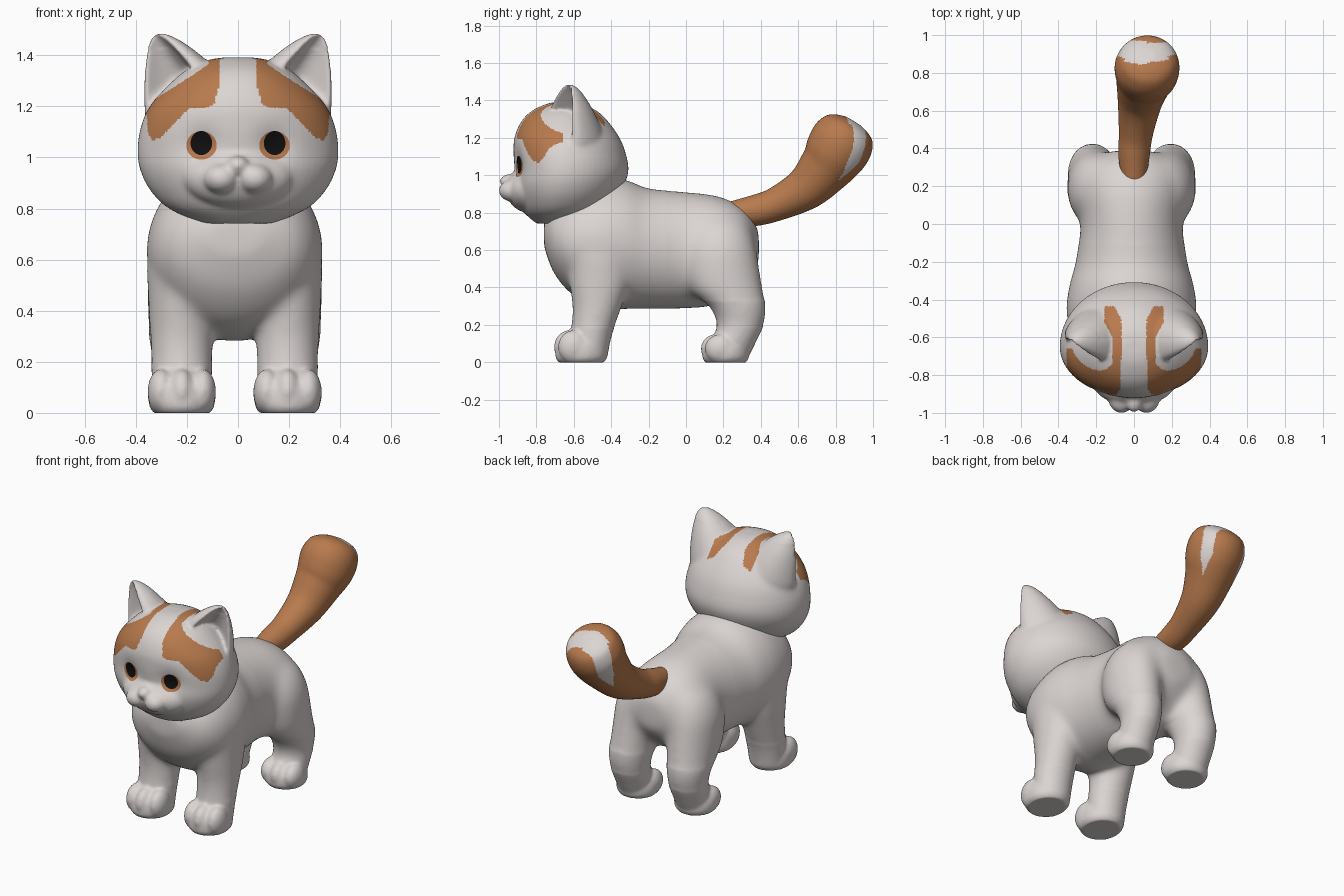
import bpy, bmesh, math
from mathutils import Vector, Matrix
from mathutils.bvhtree import BVHTree

if "Cube" in bpy.data.objects:
    bpy.data.objects.remove(bpy.data.objects["Cube"])


def material(name, rgb):
    m = bpy.data.materials.new(name)
    m.diffuse_color = (*rgb, 1)
    m.use_nodes = True
    m.node_tree.nodes["Principled BSDF"].inputs["Base Color"].default_value = m.diffuse_color
    return m


WHITE = material("warm white fur", (0.71, 0.665, 0.65))
ORANGE = material("orange fur", (0.48, 0.195, 0.075))
BLACK = material("pupil black", (0.005, 0.005, 0.005))


# ---------- helpers ----------
def spline(rows, n=6):
    """Catmull-Rom interpolation of rows of numbers."""
    out = []
    for i in range(len(rows) - 1):
        p = [rows[max(i - 1, 0)], rows[i], rows[i + 1], rows[min(i + 2, len(rows) - 1)]]
        for k in range(n):
            t = k / n
            out.append([0.5 * (2 * b + (c - a) * t + (2 * a - 5 * b + 4 * c - d) * t * t
                               + (3 * b - a - 3 * c + d) * t ** 3) for a, b, c, d in zip(*p)])
    return out + [list(rows[-1])]


def ring(c, u, v, n=40, back=1):
    """Ellipse; 'back' stretches the half on the +v side."""
    c, u, v = Vector(c), Vector(u), Vector(v)
    return [c + u * math.cos(a) + v * math.sin(a) * (back if math.sin(a) > 0 else 1)
            for a in (2 * math.pi * i / n for i in range(n))]


def loft(bm, rings):
    """Closed skin through a list of equal rings."""
    vs = [[bm.verts.new(p) for p in r] for r in rings]
    n = len(vs[0])
    for a, b in zip(vs, vs[1:]):
        for i in range(n):
            bm.faces.new((a[i], a[(i + 1) % n], b[(i + 1) % n], b[i]))
    bm.faces.new(vs[0][::-1])
    bm.faces.new(vs[-1])


def ball(bm, c, size):
    m = Matrix.Translation(c) @ Matrix.Diagonal((*size, 1))
    bmesh.ops.create_uvsphere(bm, u_segments=32, v_segments=20, radius=1, matrix=m)


def make(name, bm, mats):
    me = bpy.data.meshes.new(name)
    bmesh.ops.recalc_face_normals(bm, faces=bm.faces)
    bm.to_mesh(me)
    bm.free()
    ob = bpy.data.objects.new(name, me)
    bpy.context.collection.objects.link(ob)
    for m in mats:
        me.materials.append(m)
    return ob


def sculpt(name, bm, voxel, smooth, mats=(WHITE,)):
    """Fuse the overlapping solids into one soft skin."""
    ob = make(name, bm, ())
    r = ob.modifiers.new("fuse", 'REMESH')
    r.mode, r.voxel_size = 'VOXEL', voxel
    s = ob.modifiers.new("soften", 'SMOOTH')
    s.factor, s.iterations = 0.5, smooth
    dg = bpy.context.evaluated_depsgraph_get()
    me = bpy.data.meshes.new_from_object(ob.evaluated_get(dg))
    ob.modifiers.clear()
    ob.data = me
    me.materials.clear()
    for m in mats:
        me.materials.append(m)
    me.shade_smooth()
    return ob


def soften(ob, where, times):
    """Extra smoothing on the region picked by a rule."""
    bm = bmesh.new()
    bm.from_mesh(ob.data)
    vs = [v for v in bm.verts if where(v.co)]
    for _ in range(times):
        bmesh.ops.smooth_vert(bm, verts=vs, factor=.5, use_axis_x=True, use_axis_y=True, use_axis_z=True)
    bm.to_mesh(ob.data)
    bm.free()


def inside(x, z, poly):
    hit = False
    for (x1, z1), (x2, z2) in zip(poly, poly[1:] + poly[:1]):
        if (z1 > z) != (z2 > z) and x < x1 + (z - z1) * (x2 - x1) / (z2 - z1):
            hit = not hit
    return hit


# ---------- torso, legs and paws (standing slightly left of centre) ----------
bm = bmesh.new()
X0 = -.013
torso = [(-.76, .11, .62, .76), (-.705, .245, .475, .85), (-.6, .32, .355, .93), (-.45, .345, .285, .985),
         (-.32, .328, .285, .975), (-.2, .296, .285, .93), (0, .27, .288, .912), (.15, .285, .305, .895),
         (.25, .275, .365, .86), (.33, .225, .435, .805), (.39, .1, .52, .71)]
loft(bm, [ring((X0, y, (b + t) / 2), (w, 0, 0), (0, 0, (t - b) / 2)) for y, w, b, t in spline(torso)])
# leg rows: height, x centre, y centre, half width, half depth
front = [(.03, .207, -.52, .112, .10), (.15, .207, -.505, .118, .11), (.3, .207, -.475, .124, .133),
         (.45, .207, -.46, .132, .168), (.62, .20, -.46, .135, .18), (.8, .15, -.46, .08, .12)]
hind = [(.03, .207, .235, .10, .10), (.1, .207, .25, .11, .12), (.2, .207, .29, .115, .125),
        (.3, .207, .275, .13, .153), (.38, .20, .22, .142, .195), (.5, .19, .19, .152, .205),
        (.62, .175, .18, .157, .195), (.73, .14, .18, .14, .16), (.80, .10, .18, .09, .10)]
for s in (-1, 1):
    for rows in (front, hind):
        loft(bm, [ring((X0 + s * x, y, z), (rx, 0, 0), (0, ry, 0)) for z, x, y, rx, ry in spline(rows)])
    for y, ry, h in ((-.56, .138, .165), (.212, .125, .145)):
        paw = [(-.004, .105, ry * .85), (.03, .128, ry), (h * .65, .122, ry * .92), (h, .07, ry * .5)]
        loft(bm, [ring((X0 + s * .207, y, z), (rx, 0, 0), (0, r, 0)) for z, rx, r in spline(paw)])
        for dx, dy in ((-.081, .022), (0, 0), (.081, .022)):    # toes
            ball(bm, (X0 + s * .207 + dx, y - ry + .075 + dy, h * .5), (.053, .083, h * .54))
body = sculpt("body_and_legs", bm, .0105, 5)
soften(body, lambda p: p.z > .19, 24)
soften(body, lambda p: p.z > .33 and p.y > -.1, 40)
for v in body.data.vertices:
    v.co.z = max(v.co.z, 0)

# ---------- head, muzzle and ears ----------
bm = bmesh.new()
# skull rows: height, half width, front y, back y, y of the widest line
skull = [(.742, .14, -.80, -.57, -.70), (.80, .27, -.865, -.45, -.68), (.87, .342, -.90, -.38, -.665),
         (.95, .382, -.92, -.33, -.655), (1.03, .393, -.917, -.308, -.65), (1.12, .380, -.922, -.323, -.65),
         (1.2, .345, -.917, -.355, -.65), (1.28, .275, -.885, -.41, -.65), (1.34, .205, -.83, -.47, -.65),
         (1.38, .12, -.75, -.55, -.65), (1.392, .05, -.69, -.61, -.65)]
loft(bm, [ring((0, c, z), (w, 0, 0), (0, c - f, 0), 64, (b - c) / (c - f))
          for z, w, f, b, c in spline(skull)])
ball(bm, (0, -.945, .968), (.045, .052, .038))
ball(bm, (0, -.84, .925), (.22, .122, .125))
for s in (-1, 1):
    ball(bm, (s * .066, -.926, .918), (.07, .076, .06))
    # ear: hollowed cone, wide axis A, up axis T, facing B
    C = Vector((-.235, -.63, 1.26))
    A = Vector((.23, -.14, .16)).normalized()
    T = Vector((-.092, .01, .222))
    B = A.cross(T).normalized()
    rings = []
    for i in range(29):
        t = -.4 + 1.395 * i / 28
        k = min(1, 1 - t)
        dent = .175 * k ** .75 * max(0, min(1, (t + .2) / .25))
        pts = []
        for j in range(48):
            a = 2 * math.pi * j / 48
            u, v = math.cos(a), math.sin(a)
            d = .09 * k ** .6 * v - dent * max(0, 1 - (u / .8) ** 2) if v > 0 else .18 * k ** .6 * v
            p = C + T * t + A * (.17 * k ** .6 * u) + B * d
            pts.append(Vector((-s * p.x, p.y, p.z)))
        rings.append(pts)
    loft(bm, rings)
head = sculpt("head", bm, .0085, 5, (WHITE, ORANGE))
soften(head, lambda p: p.y < -.8 and p.z < 1.03 and abs(p.x) < .25, 7)
soften(head, lambda p: 1.1 < p.z < 1.43 and p.y > -.62, 15)
for v in head.data.vertices:      # shallow eye sockets
    if v.co.y < -.75:
        v.co.y += .02 * math.exp(-((abs(v.co.x) - .142) ** 2 + (v.co.z - 1.05) ** 2) / .0045)

# orange brow patches and crown stripes
brow = [(.07, 1.42), (.07, 1.3), (.092, 1.21), (.125, 1.192), (.195, 1.19), (.258, 1.125), (.305, 1.075),
        (.335, 1.068), (.352, 1.09), (.36, 1.2), (.30, 1.245), (.22, 1.295), (.115, 1.365), (.11, 1.42)]
for f in head.data.polygons:
    x, y, z = abs(f.center.x), f.center.y, f.center.z
    inner = .067 + .035 * max(0, min(1, (y + .50) / .06))
    outer = .115 + .042 * max(0, min(1, (y + .60) / .08))
    stripe = z > 1.2 and -.72 < y < -.435 and inner < x < outer
    f.material_index = int(stripe or (y < -.66 and inside(x, z, brow)))

# ---------- eyes: thin discs laid on the face ----------
tree = BVHTree.FromPolygons([v.co for v in head.data.vertices], [p.vertices[:] for p in head.data.polygons])
for s, side in ((-1, "left"), (1, "right")):
    for part, cz, rx, rz, lift, mat in (("iris", 1.047, .060, .057, .003, ORANGE),
                                        ("pupil", 1.056, .043, .049, .006, BLACK)):
        bm = bmesh.new()
        rows = []
        for k in range(1, 9):
            row = []
            for p in ring((s * .142, -1.3, cz), (rx * k / 8, 0, 0), (0, 0, rz * k / 8)):
                hit, nor = tree.ray_cast(p, Vector((0, 1, 0)))[:2]
                row.append(hit + nor * lift)
            rows.append(row)
        loft(bm, rows)
        bm.faces.ensure_lookup_table()
        bm.faces.remove(bm.faces[-1])      # keep the disc open at the back
        make(f"{part}_{side}", bm, (mat,)).data.shade_smooth()

# ---------- tail ----------
bm = bmesh.new()
path = spline([(0, .225, .79, .066), (0, .36, .81, .083), (.01, .48, .845, .091), (.03, .64, .93, .117),
               (.05, .745, 1.04, .145), (.065, .80, 1.12, .168), (.07, .84, 1.19, .170),
               (.07, .872, 1.247, .145), (.07, .888, 1.275, .10), (.07, .897, 1.29, .04)])
rings = []
for i, (x, y, z, r) in enumerate(path):
    a, b = path[max(i - 1, 0)], path[min(i + 1, len(path) - 1)]
    t = (Vector(b[:3]) - Vector(a[:3])).normalized()
    u = (Vector((1, 0, 0)) - t * t.x).normalized()
    rings.append(ring((x, y, z), u * r, t.cross(u) * r))
loft(bm, rings)
tail = sculpt("tail", bm, .009, 7, (ORANGE, WHITE))
# white band arching over the tip
for f in tail.data.polygons:
    y, z = f.center.y, f.center.z
    middle = .93 - 2.2 * (z - 1.2) ** 2
    half = (.042 if f.center.x < .07 else .032) * max(0, min(1, (z - .97) / .1)) + (.014 if z > 1.27 else 0)
    f.material_index = int(abs(y - middle) < half)
